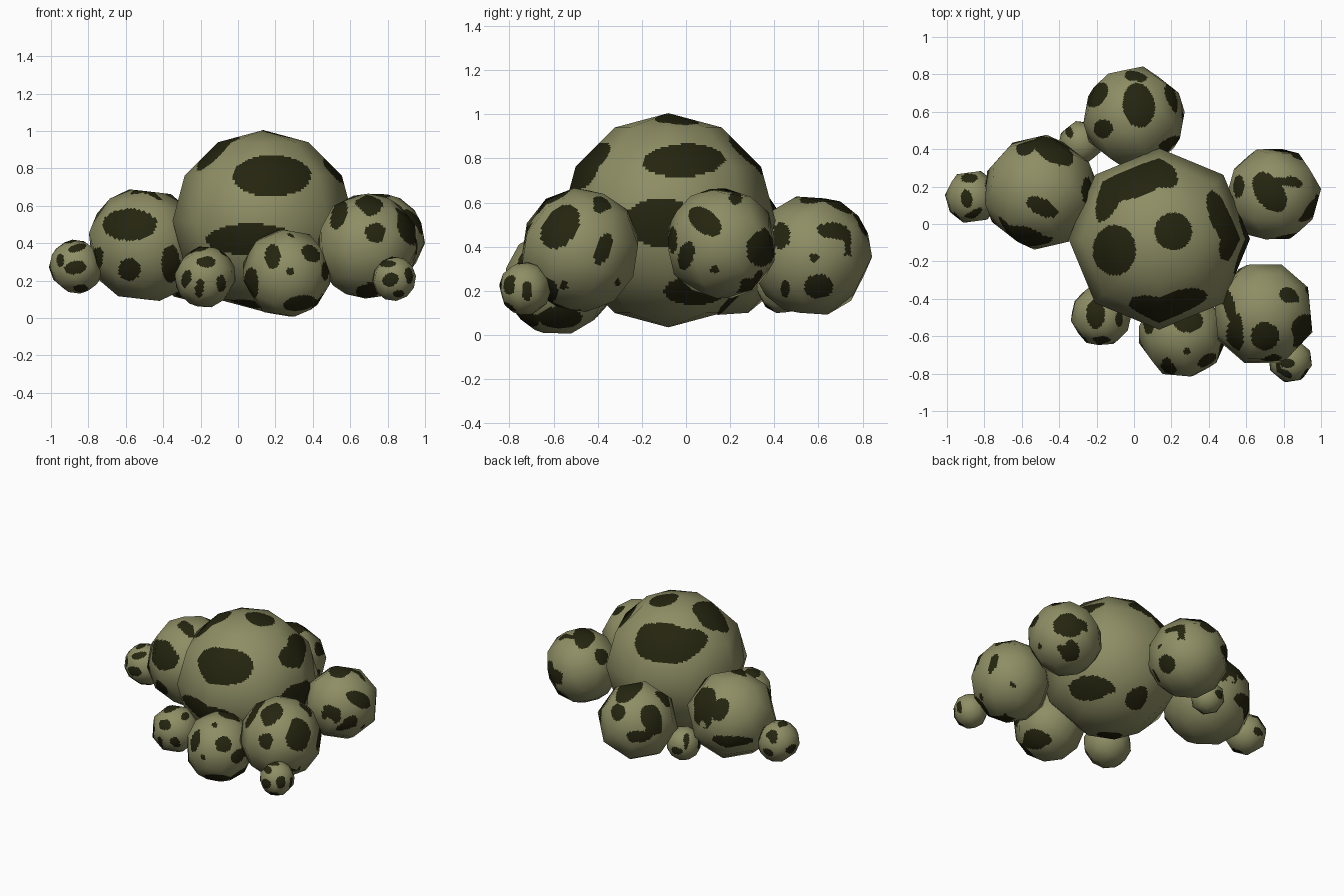
import bpy, bmesh, math, random
from mathutils import Vector, Euler

random.seed(4)

# Two flat colours
def material(name, rgb):
    m = bpy.data.materials.new(name)
    m.diffuse_color = (*rgb, 1)
    return m

OLIVE = material("olive skin", (0.27, 0.27, 0.13))
DARK = material("dark spots", (0.018, 0.018, 0.005))

# Spot sides: horizontal axis, vertical axis, facing axis, facing sign
SIDES = {"front": (0, 2, 1, -1), "back": (0, 2, 1, 1), "right": (1, 2, 0, 1),
         "left": (1, 2, 0, -1), "top": (0, 1, 2, 1), "under": (0, 1, 2, -1)}


def in_spot(p, centre, spot):
    """True if point p lies in an elliptic spot (side, u, v, half u, half v, tilt)."""
    side, u, v, a, b, *tilt = spot
    iu, iv, iw, sign = SIDES[side]
    if (p[iw] - centre[iw]) * sign <= 0:
        return False
    t = math.radians(tilt[0] if tilt else 0)
    du, dv = p[iu] - u, p[iv] - v
    s = du * math.cos(t) + dv * math.sin(t)
    w = dv * math.cos(t) - du * math.sin(t)
    return (s / a) ** 2 + (w / b) ** 2 < 1


def ball(name, centre, r, spots, cuts=13, tilted=True):
    """Eight-sided ball with flat facets cut finely so spots can be coloured."""
    c = Vector(centre)
    bm = bmesh.new()
    bmesh.ops.create_uvsphere(bm, u_segments=8, v_segments=6, radius=r)
    rot = Euler([random.uniform(-0.8, 0.8) for _ in range(3)]) if tilted else Euler()
    bmesh.ops.rotate(bm, verts=bm.verts, matrix=rot.to_matrix())
    bmesh.ops.subdivide_edges(bm, edges=bm.edges[:], cuts=cuts, use_grid_fill=True)
    for f in bm.faces:
        f.smooth = True
        p = f.calc_center_median() + c
        f.material_index = int(any(in_spot(p, c, s) for s in spots))
    me = bpy.data.meshes.new(name)
    bm.to_mesh(me)
    bm.free()
    me.materials.append(OLIVE)
    me.materials.append(DARK)
    # round shading over the faceted outline
    me.normals_split_custom_set_from_vertices([v.co.normalized() for v in me.vertices])
    ob = bpy.data.objects.new(name, me)
    ob.location = c
    bpy.context.collection.objects.link(ob)


F, K, R, L, T, B = "front", "back", "right", "left", "top", "under"

# Large body
ball("body", (0.135, -0.08, 0.52), 0.485, [
    (T, -0.105, -0.14, 0.115, 0.135), (T, 0.21, -0.04, 0.1, 0.1),
    (K, 0.015, 0.8, 0.22, 0.11, 8), (R, -0.01, 0.79, 0.185, 0.075, 3),
    (F, 0.18, 0.76, 0.21, 0.11), (F, 0.07, 0.42, 0.24, 0.085),
    (R, -0.11, 0.51, 0.17, 0.11), (R, 0.04, 0.2, 0.14, 0.065),
    (K, 0.14, 0.155, 0.08, 0.06), (B, 0.05, -0.2, 0.09, 0.08)],
    cuts=19, tilted=False)

# Medium lobes around the body
ball("left_lobe", (-0.5, 0.17, 0.39), 0.31, [
    (F, -0.58, 0.5, 0.145, 0.085), (F, -0.58, 0.26, 0.06, 0.06),
    (F, -0.36, 0.29, 0.05, 0.1), (F, -0.75, 0.32, 0.03, 0.06),
    (T, -0.49, 0.09, 0.09, 0.045, -25), (T, -0.43, 0.39, 0.12, 0.06, -30),
    (T, -0.25, 0.17, 0.03, 0.08), (K, -0.57, 0.53, 0.06, 0.07),
    (K, -0.64, 0.31, 0.12, 0.05)])

ball("back_lobe", (0, 0.57, 0.36), 0.277, [
    (T, 0.025, 0.635, 0.085, 0.12, 8), (T, -0.165, 0.51, 0.05, 0.05),
    (T, -0.195, 0.69, 0.045, 0.075, -35), (T, 0.195, 0.69, 0.03, 0.06, 15),
    (T, 0.17, 0.39, 0.03, 0.03), (R, 0.665, 0.47, 0.07, 0.035, -10),
    (R, 0.6, 0.22, 0.065, 0.055), (R, 0.43, 0.45, 0.04, 0.06),
    (R, 0.58, 0.35, 0.02, 0.02), (R, 0.45, 0.21, 0.02, 0.04),
    (K, -0.15, 0.36, 0.07, 0.045), (K, 0.01, 0.5, 0.06, 0.05)])

ball("right_lobe", (0.745, 0.16, 0.415), 0.257, [
    (R, 0.085, 0.515, 0.085, 0.052, -38), (R, 0.34, 0.39, 0.065, 0.08),
    (R, 0.225, 0.62, 0.03, 0.03), (R, 0, 0.36, 0.035, 0.065, -15),
    (R, 0.13, 0.3, 0.02, 0.02), (R, 0.28, 0.23, 0.035, 0.03),
    (R, -0.06, 0.43, 0.02, 0.06), (T, 0.725, 0.17, 0.075, 0.12, 35),
    (T, 0.885, 0.375, 0.06, 0.03, -20), (T, 0.56, 0.2, 0.03, 0.06),
    (B, 0.805, 0.29, 0.06, 0.06)])

ball("front_right_lobe", (0.69, -0.48, 0.385), 0.282, [
    (F, 0.735, 0.455, 0.055, 0.055), (T, 0.7, -0.6, 0.075, 0.075),
    (F, 0.54, 0.55, 0.04, 0.08, -20), (F, 0.69, 0.14, 0.06, 0.04),
    (R, -0.57, 0.49, 0.075, 0.11, -35), (R, -0.375, 0.39, 0.035, 0.075, -20),
    (R, -0.39, 0.58, 0.03, 0.03), (R, -0.555, 0.225, 0.02, 0.02),
    (R, -0.31, 0.24, 0.015, 0.015), (R, -0.63, 0.2, 0.05, 0.06),
    (T, 0.51, -0.44, 0.03, 0.1, 15), (T, 0.825, -0.38, 0.05, 0.04, -20)])

ball("front_lobe", (0.26, -0.585, 0.24), 0.242, [
    (F, 0.185, 0.33, 0.042, 0.065), (F, 0.39, 0.345, 0.055, 0.04, -45),
    (F, 0.28, 0.25, 0.02, 0.02), (F, 0.33, 0.08, 0.09, 0.04, 10),
    (F, 0.07, 0.18, 0.04, 0.09), (F, 0.465, 0.25, 0.02, 0.05),
    (T, 0.29, -0.52, 0.08, 0.06), (T, 0.08, -0.53, 0.03, 0.06),
    (T, 0.285, -0.68, 0.02, 0.02), (R, -0.57, 0.08, 0.1, 0.05)])

# Small buds
ball("front_left_bud", (-0.175, -0.49, 0.22), 0.166, [
    (F, -0.205, 0.16, 0.024, 0.05, -10), (F, -0.09, 0.185, 0.025, 0.045),
    (F, -0.17, 0.3, 0.05, 0.03), (F, -0.275, 0.21, 0.025, 0.05, -15),
    (T, -0.205, -0.48, 0.05, 0.08), (T, -0.08, -0.51, 0.02, 0.04),
    (L, -0.45, 0.2, 0.04, 0.04)], cuts=9)

ball("far_left_bud", (-0.865, 0.145, 0.275), 0.146, [
    (F, -0.87, 0.27, 0.06, 0.035, 10), (F, -0.86, 0.375, 0.05, 0.02, 15),
    (F, -0.84, 0.16, 0.04, 0.02), (F, -0.95, 0.31, 0.02, 0.035),
    (T, -0.895, 0.135, 0.03, 0.05, 10), (T, -0.88, 0.245, 0.045, 0.025),
    (T, -0.77, 0.21, 0.025, 0.04), (L, 0.17, 0.26, 0.045, 0.035),
    (K, -0.87, 0.24, 0.04, 0.03)], cuts=9)

ball("far_right_bud", (0.835, -0.73, 0.21), 0.12, [
    (F, 0.815, 0.205, 0.045, 0.035, 30), (F, 0.8, 0.29, 0.045, 0.018),
    (F, 0.91, 0.24, 0.02, 0.03), (F, 0.86, 0.13, 0.03, 0.02),
    (R, -0.8, 0.215, 0.025, 0.03), (R, -0.72, 0.2, 0.025, 0.045),
    (T, 0.82, -0.745, 0.04, 0.025)], cuts=9)

ball("back_left_bud", (-0.285, 0.435, 0.215), 0.118, [
    (T, -0.345, 0.49, 0.02, 0.03, 20), (F, -0.3, 0.13, 0.035, 0.02),
    (K, -0.3, 0.2, 0.04, 0.03), (L, 0.4, 0.22, 0.025, 0.03)], cuts=9)
